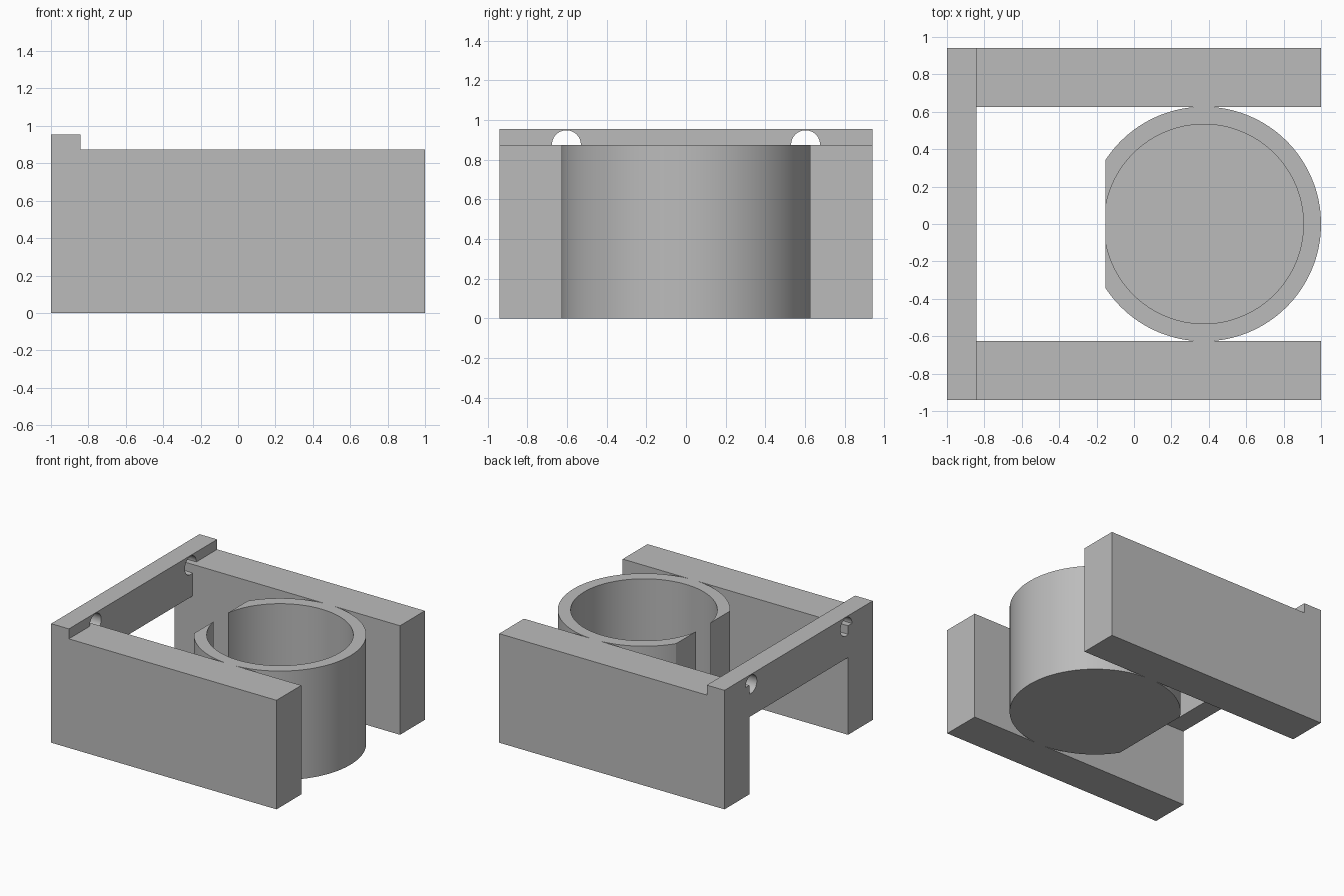
import bpy, bmesh, math
from mathutils import Matrix, Vector

default = bpy.data.objects.get("Cube")
if default:
    bpy.data.objects.remove(default)

grey = bpy.data.materials.new("plain_grey")
grey.use_nodes = True
colour = (0.5, 0.5, 0.5, 1)
grey.diffuse_color = colour
grey.node_tree.nodes["Principled BSDF"].inputs["Base Color"].default_value = colour

WALL_TOP, BAR_TOP = 0.875, 0.955
INNER_Y, OUTER_Y = 0.626, 0.94
BAR_X = -0.843
CUP_X, FLAT_X = 0.373, -0.152


def add_object(name, bm):
    mesh = bpy.data.meshes.new(name)
    bm.to_mesh(mesh)
    bm.free()
    mesh.materials.append(grey)
    obj = bpy.data.objects.new(name, mesh)
    bpy.context.scene.collection.objects.link(obj)
    return obj


def box(name, low, high):
    low, high = Vector(low), Vector(high)
    bm = bmesh.new()
    bmesh.ops.create_cube(bm, size=1, matrix=Matrix.Translation((low + high) / 2)
                          @ Matrix.Diagonal((*(high - low), 1)))
    return add_object(name, bm)


def cylinder(name, centre, radius, depth, sides, turn=Matrix.Identity(4)):
    bm = bmesh.new()
    bmesh.ops.create_cone(bm, cap_ends=True, segments=sides, radius1=radius, radius2=radius,
                          depth=depth, matrix=Matrix.Translation(centre) @ turn)
    return add_object(name, bm)


def cut(target, cutter):
    cutter.hide_render = True
    mod = target.modifiers.new("cut", "BOOLEAN")
    mod.operation, mod.solver, mod.object = "DIFFERENCE", "EXACT", cutter
    bpy.context.view_layer.objects.active = target
    bpy.ops.object.modifier_apply(modifier=mod.name)
    bpy.data.objects.remove(cutter)


def smooth(obj):
    bpy.ops.object.select_all(action="DESELECT")
    obj.select_set(True)
    bpy.context.view_layer.objects.active = obj
    bpy.ops.object.shade_smooth_by_angle(angle=math.radians(30))


# Raised cross bar with two round holes at the wall corners
bar = box("cross_bar", (-1, -OUTER_Y, 0.62), (BAR_X, OUTER_Y, BAR_TOP))
for side in (-1, 1):
    cut(bar, cylinder("hole_cutter", (-0.92, side * 0.603, WALL_TOP), 0.073, 0.4, 48,
                      Matrix.Rotation(math.pi / 2, 4, "Y")))
smooth(bar)

# Side walls
for name, side in (("right_wall", -1), ("left_wall", 1)):
    y_low, y_high = sorted((side * INNER_Y, side * OUTER_Y))
    box(name, (-1, y_low, 0), (1, y_high, WALL_TOP))

# Round cup with a hollow and a flat that opens a narrow slot
cup = cylinder("round_cup", (CUP_X, 0, WALL_TOP / 2), 0.627, WALL_TOP, 128)
cut(cup, cylinder("hollow_cutter", (CUP_X, 0, 0.594), 0.533, 1, 128))
cut(cup, box("flat_cutter", (-0.5, -1, -0.5), (FLAT_X, 1, 1.5)))
smooth(cup)
